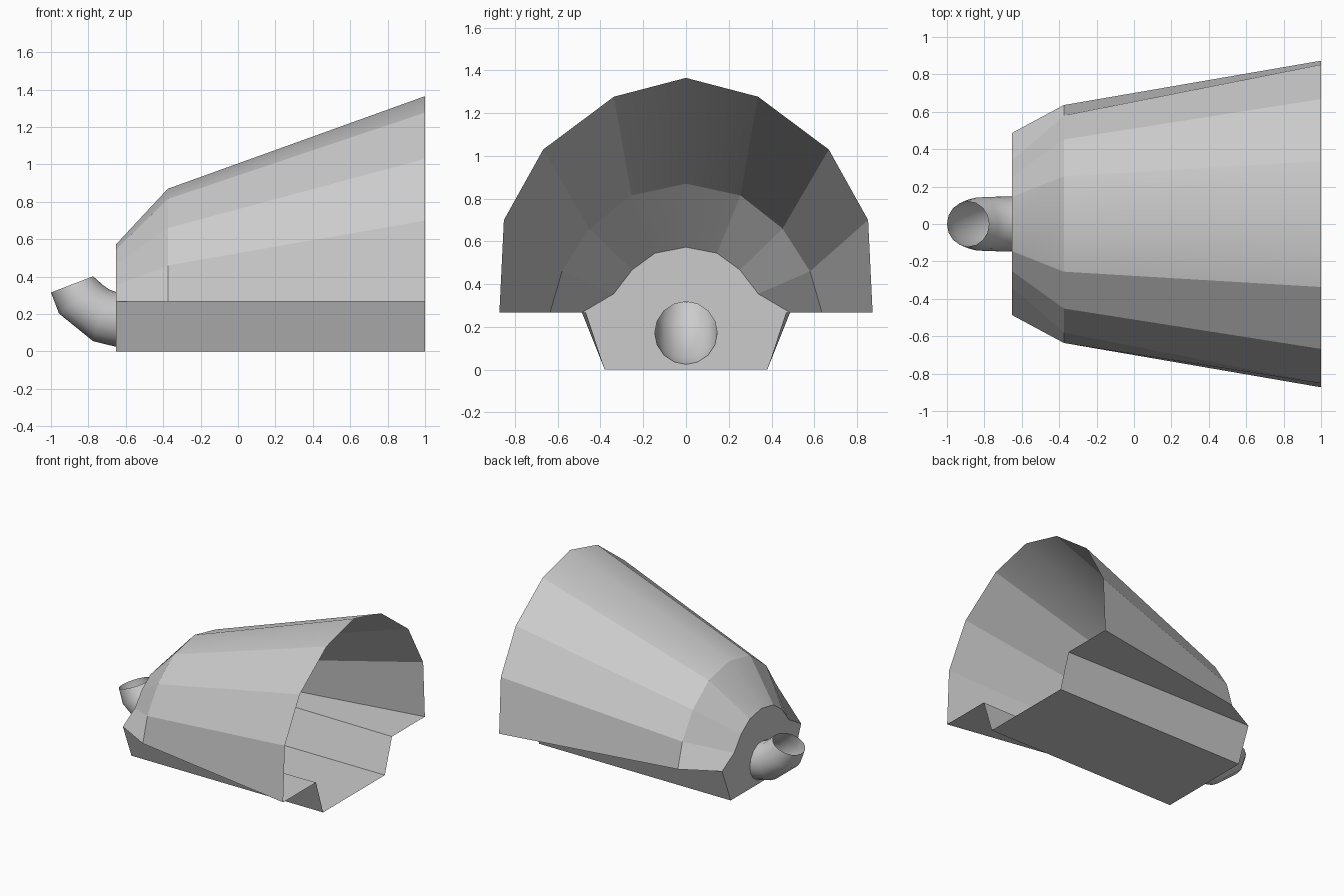
import bpy, bmesh
from math import pi, cos, sin, radians
from mathutils import Vector

if "Cube" in bpy.data.objects:
    bpy.data.objects.remove(bpy.data.objects["Cube"])


def finish(bm, name):
    bmesh.ops.recalc_face_normals(bm, faces=bm.faces)
    mesh = bpy.data.meshes.new(name)
    bm.to_mesh(mesh)
    bm.free()
    obj = bpy.data.objects.new(name, mesh)
    bpy.context.collection.objects.link(obj)
    return obj


def mirrored(half):
    # half profile runs from the rim at +y up to the crown at y = 0
    return half + [(-y, z) for y, z in reversed(half[:-1])]


# cross-sections of the hood from open mouth to narrow back, (y, z) per half
SECTIONS = [
    (1.0, [(0.873, 0.267), (0.852, 0.70), (0.668, 1.03), (0.337, 1.277), (0, 1.365)]),
    (-0.375, [(0.636, 0.267), (0.58, 0.46), (0.452, 0.66), (0.255, 0.815), (0, 0.87)]),
    (-0.652, [(0.487, 0.267), (0.338, 0.355), (0.252, 0.467), (0.145, 0.545), (0, 0.573)]),
]
# pipe rings given by their inner and outer points in the x-z plane, plus y radius
RINGS = [
    ((-0.652, 0.318), (-0.652, 0.025), 0.146),
    ((-0.69, 0.332), (-0.775, 0.055), 0.146),
    ((-0.722, 0.355), (-0.957, 0.203), 0.142),
    ((-0.775, 0.402), (-1.0, 0.315), 0.121),
]
SIDES = 16


def ring_points(inner, outer, ry):
    a, b = Vector((inner[0], 0, inner[1])), Vector((outer[0], 0, outer[1]))
    mid, arm = (a + b) / 2, (a - b) / 2
    return [mid + arm * cos(t) + Vector((0, ry * sin(t), 0))
            for t in (2 * pi * i / SIDES for i in range(SIDES))]


# hood with ledges, trough and back wall
bm = bmesh.new()
rows = [[bm.verts.new((x, y, z)) for y, z in mirrored(half)] for x, half in SECTIONS]
for front, back in zip(rows, rows[1:]):
    n = len(front)
    for i in range(n - 1):
        f = bm.faces.new((front[i], front[i + 1], back[i + 1], back[i]))
        f.smooth = i in (n // 2 - 1, n // 2)      # only the crown is rounded

mouth, waist, tail = rows
floor = {}
for s, end in ((1, 0), (-1, -1)):
    lip = bm.verts.new((1, s * 0.468, 0.267))
    f_low = bm.verts.new((1, s * 0.38, 0))
    b_low = bm.verts.new((-0.652, s * 0.38, 0))
    bm.faces.new((mouth[end], waist[end], tail[end], lip))
    bm.faces.new((lip, tail[end], b_low, f_low))
    floor[s] = (f_low, b_low)
bm.faces.new((floor[1][0], floor[1][1], floor[-1][1], floor[-1][0]))

# keep the waist crease sharp
for i in range(len(waist) - 1):
    bm.edges.get((waist[i], waist[i + 1])).smooth = False

# back wall with the round pipe opening cut out
outline = tail + [floor[-1][1], floor[1][1]]
hole = [bm.verts.new(p) for p in ring_points(*RINGS[0])]
edges = []
for loop in (outline, hole):
    for a, b in zip(loop, loop[1:] + loop[:1]):
        edges.append(bm.edges.get((a, b)) or bm.edges.new((a, b)))
bmesh.ops.triangle_fill(bm, use_beauty=True, use_dissolve=False,
                        edges=edges, normal=(-1, 0, 0))
finish(bm, "scoop_hood")

# open bent pipe
bm = bmesh.new()
loops = [[bm.verts.new(p) for p in ring_points(*r)] for r in RINGS]
for a, b in zip(loops, loops[1:]):
    for i in range(SIDES):
        j = (i + 1) % SIDES
        bm.faces.new((a[i], a[j], b[j], b[i])).smooth = True
finish(bm, "elbow_pipe")
